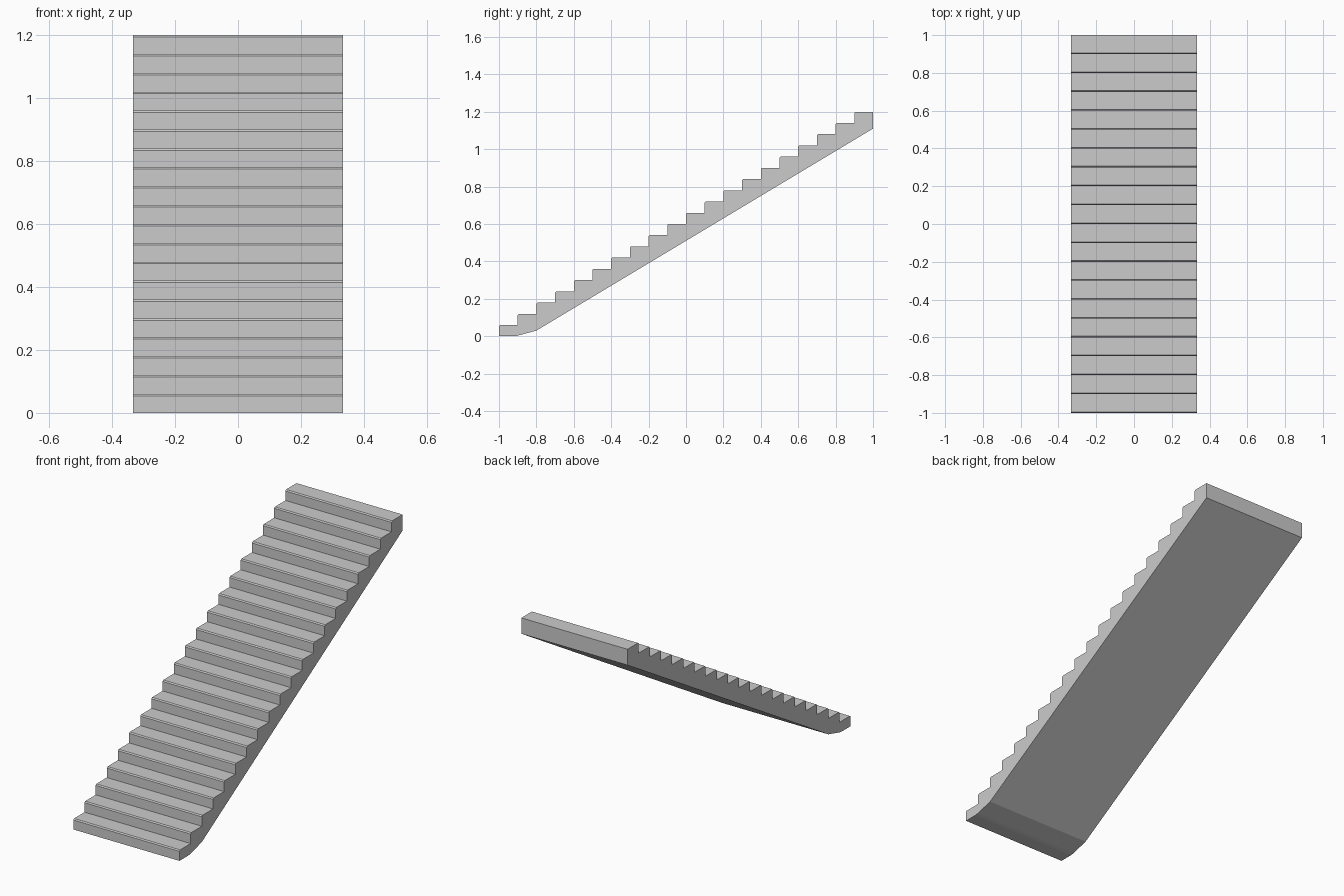
import bpy, bmesh

if "Cube" in bpy.data.objects:
    bpy.data.objects.remove(bpy.data.objects["Cube"])

STEPS, RUN, RISE = 20, 0.1, 0.06
HALF_WIDTH = 0.333
NOSE = 0.006  # small chamfer on each tread's front edge

# Side profile in (y, z): stepped top, then the sloping underside
profile = [(-1.0, 0.0)]
for i in range(STEPS):
    y, z = -1.0 + i * RUN, (i + 1) * RISE
    if i:
        profile.append((y, z - RISE))
    profile += [(y, z - NOSE), (y + NOSE, z)]
profile += [(1.0, STEPS * RISE), (1.0, 1.11), (-0.8, 0.03), (-0.9, 0.003), (-0.92, 0.0)]

# Extrude the profile across the width
bm = bmesh.new()
side = bm.faces.new([bm.verts.new((-HALF_WIDTH, y, z)) for y, z in profile])
result = bmesh.ops.extrude_face_region(bm, geom=[side])
moved = [v for v in result["geom"] if isinstance(v, bmesh.types.BMVert)]
bmesh.ops.translate(bm, vec=(2 * HALF_WIDTH, 0, 0), verts=moved)
bmesh.ops.recalc_face_normals(bm, faces=bm.faces)

mesh = bpy.data.meshes.new("stair_flight")
bm.to_mesh(mesh)
bm.free()
stairs = bpy.data.objects.new("stair_flight", mesh)
bpy.context.collection.objects.link(stairs)
